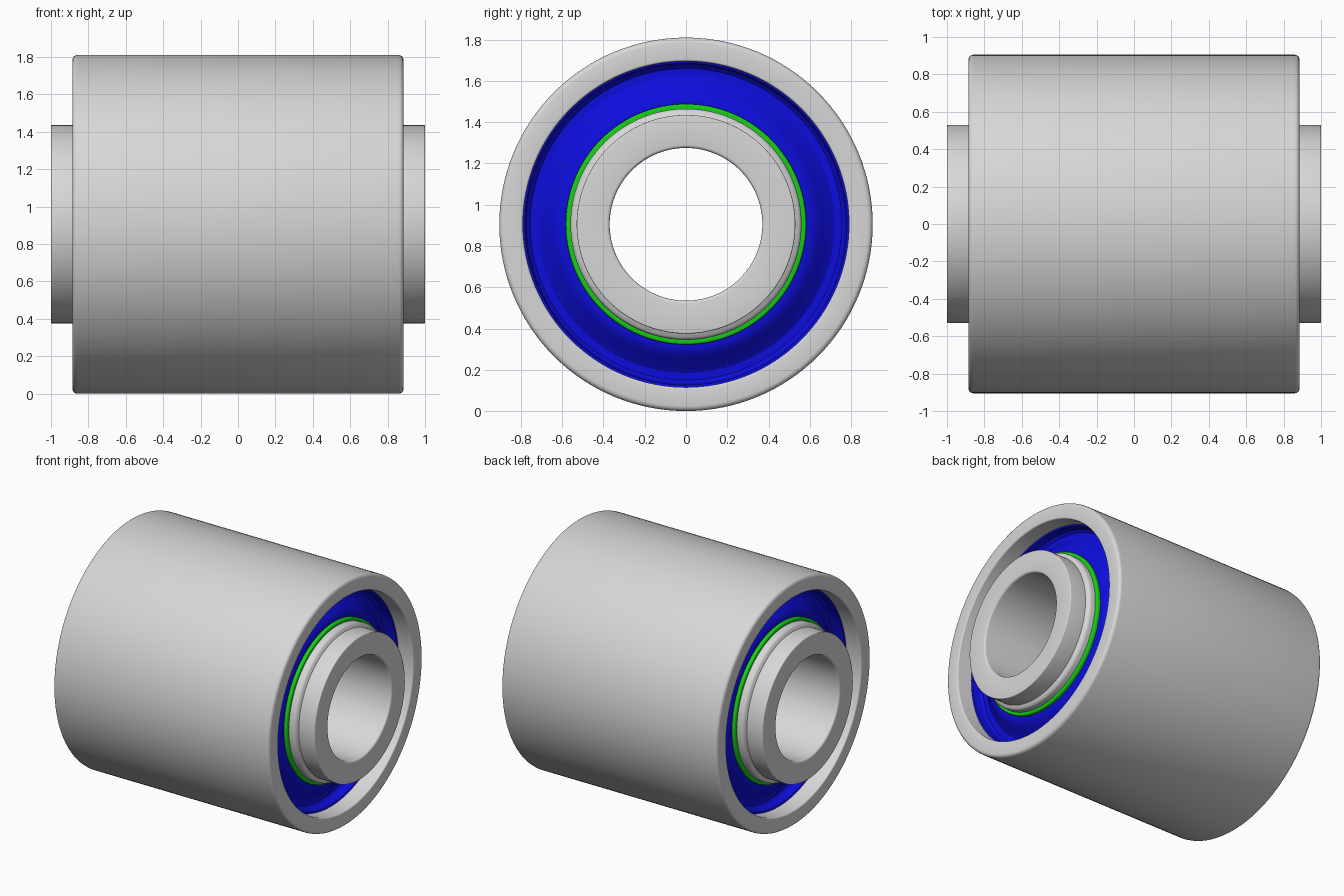
import bpy, bmesh, math
from mathutils import Matrix, Vector

cube = bpy.data.objects.get("Cube")
if cube:
    bpy.data.objects.remove(cube, do_unlink=True)

RADIUS = 0.905
SEGMENTS = 128


def material(name, color):
    mat = bpy.data.materials.new(name)
    mat.use_nodes = True
    mat.diffuse_color = (*color, 1)
    mat.node_tree.nodes["Principled BSDF"].inputs["Base Color"].default_value = (*color, 1)
    return mat


steel = material("light grey steel", (0.68, 0.68, 0.68))
rubber = material("blue rubber", (0.004, 0.004, 0.72))
liner = material("green liner", (0.008, 0.62, 0.008))


def fillet(before, corner, after, size, steps=4):
    """Points of a rounded corner in a profile."""
    c = Vector(corner)
    a = c + (Vector(before) - c).normalized() * size
    b = c + (Vector(after) - c).normalized() * size
    centre = a + b - c
    turn = [i / steps * math.pi / 2 for i in range(steps + 1)]
    return [tuple(centre + (a - centre) * math.cos(t) + (b - centre) * math.sin(t)) for t in turn]


def ring(name, half, mat):
    """Revolve an (x, radius) half profile, mirrored in x, about the long axis."""
    loop = half + [(-x, r) for x, r in reversed(half)]
    bm = bmesh.new()
    verts = [bm.verts.new((x, 0, r)) for x, r in loop]
    edges = [bm.edges.new((v, verts[i - 1])) for i, v in enumerate(verts)]
    bmesh.ops.spin(bm, geom=verts + edges, cent=(0, 0, 0), axis=(1, 0, 0),
                   angle=math.tau, steps=SEGMENTS)
    bmesh.ops.remove_doubles(bm, verts=bm.verts, dist=0.0001)
    bmesh.ops.recalc_face_normals(bm, faces=bm.faces)
    bmesh.ops.transform(bm, matrix=Matrix.Translation((0, 0, RADIUS)), verts=bm.verts)
    mesh = bpy.data.meshes.new(name)
    bm.to_mesh(mesh)
    bm.free()
    mesh.materials.append(mat)
    obj = bpy.data.objects.new(name, mesh)
    bpy.context.collection.objects.link(obj)
    bpy.ops.object.select_all(action="DESELECT")
    obj.select_set(True)
    bpy.context.view_layer.objects.active = obj
    bpy.ops.object.shade_smooth_by_angle(angle=math.radians(30))
    return obj


# Outer sleeve with rounded rims
bore, end = 0.79, 0.885
ring("outer_sleeve",
     fillet((0, bore), (end, bore), (end, RADIUS), 0.01)
     + fillet((end, bore), (end, RADIUS), (0, RADIUS), 0.025), steel)

# Inner sleeve with narrower ends and a raised shoulder
ring("inner_sleeve",
     fillet((0, 0.37), (1, 0.37), (1, 0.53), 0.015)
     + fillet((1, 0.37), (1, 0.53), (0, 0.53), 0.006)
     + [(0.87, 0.53)]
     + fillet((0.87, 0.53), (0.855, 0.56), (0, 0.56), 0.015), steel)

# Thin liner bonded to the inner sleeve
ring("liner", [(0.81, 0.56)]
     + fillet((0.81, 0.56), (0.81, 0.583), (0, 0.583), 0.01), liner)

# Rubber filling, dished towards an outer lip
ring("rubber_filling",
     [(0.785, 0.583), (0.785, 0.60), (0.775, 0.625), (0.755, 0.65),
      (0.715, 0.69), (0.695, 0.72), (0.695, 0.755), (0.71, 0.77),
      (0.76, 0.78), (0.765, 0.79)], rubber)
